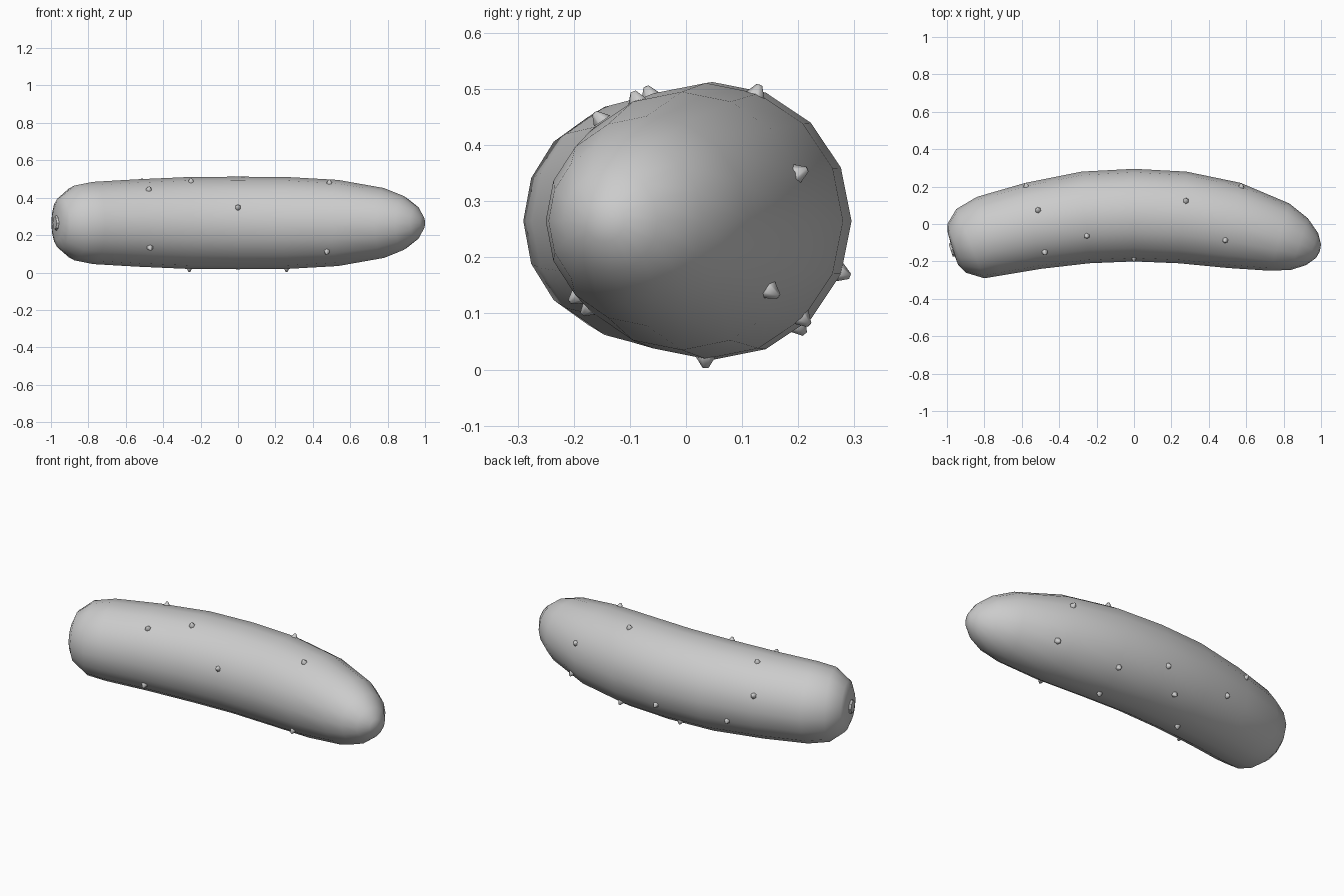
import bpy, bmesh, math
from mathutils import Vector

if "Cube" in bpy.data.objects:
    bpy.data.objects.remove(bpy.data.objects["Cube"])

ZC, SIDES = 0.265, 16

# Cross-sections: (back x, back y, front x, front y) seen from the top
SECTIONS = [
    (-0.996, -0.045, -0.94, -0.22),
    (-0.998, 0.0, -0.90, -0.26),
    (-0.95, 0.08, -0.80, -0.29),
    (-0.84, 0.145, -0.71, -0.275),
    (-0.58, 0.22, -0.50, -0.24),
    (-0.28, 0.28, -0.24, -0.21),
    (0.0, 0.295, 0.0, -0.20),
    (0.28, 0.28, 0.24, -0.21),
    (0.57, 0.22, 0.50, -0.235),
    (0.83, 0.11, 0.73, -0.25),
    (0.93, 0.03, 0.84, -0.245),
    (0.985, -0.05, 0.92, -0.22),
    (1.0, -0.11, 0.975, -0.18),
]


def section(row):
    a, b = Vector((row[0], row[1], ZC)), Vector((row[2], row[3], ZC))
    return (a + b) / 2, (a - b) / 2


def surface(x, deg):
    """Point and outward normal on the body; 0 deg = back, 90 = top."""
    secs = [section(r) for r in SECTIONS]
    for (c0, u0), (c1, u1) in zip(secs, secs[1:]):
        if c0.x <= x <= c1.x:
            c = c0.lerp(c1, (x - c0.x) / (c1.x - c0.x))
            u = u0.lerp(u1, (x - c0.x) / (c1.x - c0.x))
            break
    a = math.radians(deg)
    d = u * math.cos(a) + Vector((0, 0, u.length * math.sin(a)))
    return c + d, d.normalized()


def finish(name, bm):
    bmesh.ops.recalc_face_normals(bm, faces=bm.faces)
    for f in bm.faces:
        f.smooth = True
    me = bpy.data.meshes.new(name)
    bm.to_mesh(me)
    bm.free()
    ob = bpy.data.objects.new(name, me)
    bpy.context.collection.objects.link(ob)
    return ob


# Curved body lofted through the sections
bm = bmesh.new()
rings = []
for row in SECTIONS:
    c, u = section(row)
    ring = []
    for i in range(SIDES):
        a = math.tau * i / SIDES
        ring.append(bm.verts.new(c + u * math.cos(a) + Vector((0, 0, u.length * math.sin(a)))))
    rings.append(ring)
for r0, r1 in zip(rings, rings[1:]):
    for i in range(SIDES):
        j = (i + 1) % SIDES
        bm.faces.new((r0[i], r0[j], r1[j], r1[i]))
for ring, tip in ((rings[0], (-0.972, -0.135, ZC)), (rings[-1], (0.994, -0.145, ZC))):
    v = bm.verts.new(tip)
    for i in range(SIDES):
        bm.faces.new((ring[i], ring[(i + 1) % SIDES], v))
finish("cucumber_body", bm)

# Small pointed bumps scattered over the skin
BUMPS = [(-0.26, -90), (0.26, -90), (0.27, 68), (-0.26, 114), (-0.54, 22), (0.54, 22),
         (-0.5, 130), (0.5, 112), (-0.5, 70), (0.0, -22), (0.26, -45), (-0.4, -22),
         (0.5, 222), (-0.5, 215), (0.0, 160), (0.6, -35), (-0.1, -50)]
bm = bmesh.new()
for x, deg in BUMPS:
    p, n = surface(x, deg)
    m = n.to_track_quat('Z', 'Y').to_matrix().to_4x4()
    m.translation = p - n * 0.002
    bmesh.ops.create_cone(bm, cap_ends=True, segments=6, radius1=0.028,
                          radius2=0.005, depth=0.037, matrix=m)
finish("skin_bumps", bm)

# Shallow stem scar on the blunt end
bm = bmesh.new()
c, u = section(SECTIONS[0])
n = Vector((-u.y, u.x, 0)).normalized()
m = n.to_track_quat('Z', 'Y').to_matrix().to_4x4()
m.translation = Vector((-0.966, -0.135, ZC))
bmesh.ops.create_cone(bm, cap_ends=True, segments=8, radius1=0.05,
                      radius2=0.035, depth=0.03, matrix=m)
stem = finish("stem_scar", bm)
for f in stem.data.polygons:
    f.use_smooth = False
